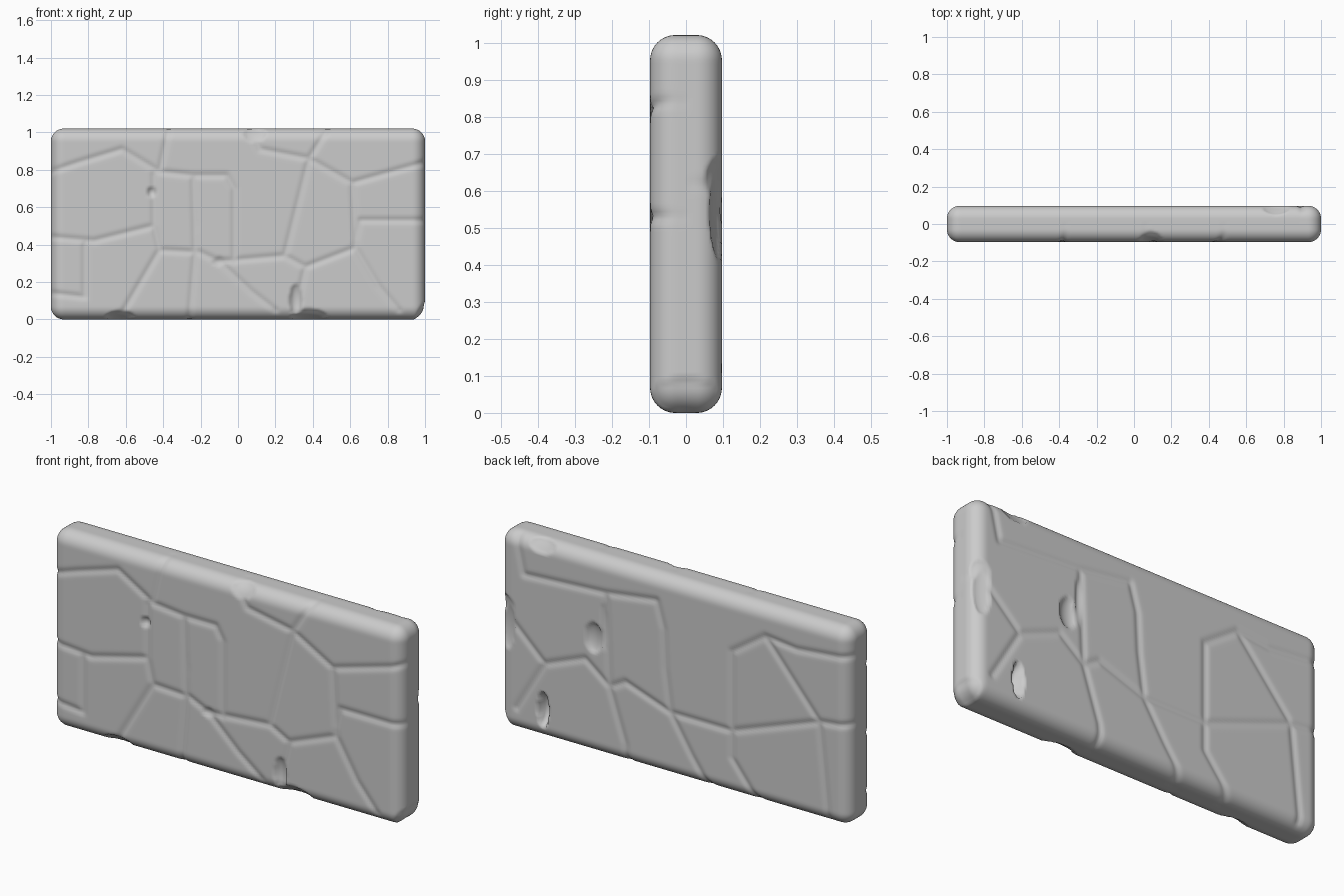
import bpy, bmesh, math
from mathutils import Vector, Matrix

HALF = Vector((1.0, 0.097, 0.51))   # half size of the slab
R = 0.068                           # edge rounding
MID = Vector((0, 0, 0.51))

# crack paths as (x, z) points on the front and back faces
FRONT = [
    [(-1, .79), (-.85, .84), (-.62, .91), (-.42, .79), (-.37, 1.02)],
    [(-.42, .79), (-.24, .77), (-.06, .77), (-.02, .7), (-.02, .31)],
    [(-.24, .77), (-.23, .37), (-.1, .31), (.25, .34), (.36, .28), (.62, .38), (.65, .53), (1, .53)],
    [(-.45, .78), (-.45, .5), (-.77, .42), (-1, .44)],
    [(-.45, .5), (-.42, .37), (-.62, .03)],
    [(-.42, .37), (-.23, .36), (-.26, 0)],
    [(-.1, .31), (.07, .15), (.2, .05)],
    [(.25, .34), (.38, .86), (.48, 1.02)],
    [(.06, 1.02), (.12, .91), (.38, .86), (.61, .73), (1, .84)],
    [(.61, .73), (.63, .38), (.75, .18), (.86, .05)],
    [(.36, .28), (.31, .05)],
    [(-1, .14), (-.82, .12), (-.82, .42)],
]
BACK = [
    [(1, .62), (.92, .56), (.74, .39), (.51, .48), (.37, .37), (.28, .42), (.02, .33),
     (-.33, .33), (-.83, .51), (-1, .53)],
    [(.74, .39), (.9, .12)],
    [(.9, 1), (.86, .82), (.39, .85), (.1, .89), (.06, .75), (.05, .55), (.02, .33)],
    [(.39, .85), (.37, .37), (.28, .1), (.27, 0)],
    [(.02, .33), (-.1, .14), (-.2, 0)],
    [(-.33, .33), (-.33, .19), (-.48, 0)],
    [(-.33, .33), (-.33, .74), (-.52, .87), (-.83, .51), (-.88, .03)],
    [(-.52, .87), (-.7, .85), (-1, .88)],
]
# chips: centre, radii, depth
CHIPS = [
    ((-.46, -.097, .68), (.025, .04, .03), .02),
    ((-.23, -.097, .5), (.02, .04, .13), .006),
    ((-.1, -.097, .31), (.04, .04, .025), .014),
    ((.31, -.097, .1), (.035, .06, .09), .025),
    ((.38, -.08, .01), (.1, .06, .05), .016),
    ((-.63, -.08, .01), (.08, .05, .04), .014),
    ((.09, -.08, .99), (.06, .05, .05), .014),
    ((.75, .097, .15), (.03, .05, .09), .055),
    ((.96, .097, .54), (.05, .04, .13), .022),
    ((.96, .08, .63), (.05, .04, .06), .014),
    ((.46, .097, .6), (.05, .05, .08), .022),
    ((.4, .097, .68), (.02, .05, .13), .014),
    ((.76, .08, .99), (.07, .04, .04), .014),
    ((.97, 0, .05), (.05, .09, .06), .012),
]


def segments(paths):
    return [(a[0], a[1], b[0] - a[0], b[1] - a[1]) for p in paths for a, b in zip(p, p[1:])]


def crack_depth(x, z, segs):
    best = 1.0
    for ax, az, dx, dz in segs:
        px, pz = x - ax, z - az
        t = min(1, max(0, (px * dx + pz * dz) / (dx * dx + dz * dz)))
        best = min(best, (px - t * dx) ** 2 + (pz - t * dz) ** 2)
    return 0.0075 * math.exp(-best / 0.015 ** 2)


# dense box from six grids
bm = bmesh.new()
cells = (180, 18, 92)
for axis in range(3):
    u, v = [i for i in range(3) if i != axis]
    for side in (-1, 1):
        m = Matrix.Identity(4)
        for i in range(3):
            m[i][0] = HALF[u] if i == u else 0
            m[i][1] = HALF[v] if i == v else 0
            m[i][2] = 0
            m[i][3] = side * HALF[axis] if i == axis else 0
        bmesh.ops.create_grid(bm, x_segments=cells[u], y_segments=cells[v], size=1, matrix=m)
bmesh.ops.remove_doubles(bm, verts=bm.verts, dist=1e-4)

# round the edges, then press in the cracks and chips
segs = {-1: segments(FRONT), 1: segments(BACK)}
for vert in bm.verts:
    p = vert.co
    core = Vector([min(h - R, max(R - h, c)) for c, h in zip(p, HALF)])
    n = (p - core).normalized()
    q = core + n * R + MID
    depth = crack_depth(q.x, q.z, segs[1 if q.y > 0 else -1]) * min(1, abs(n.y) + 0.15)
    for c, r, d in CHIPS:
        e = sum(((q[i] - c[i]) / r[i]) ** 2 for i in range(3))
        if e < 1:
            depth = max(depth, d * (1 - e) ** 0.6)
    vert.co = q - n * depth
bmesh.ops.recalc_face_normals(bm, faces=bm.faces)

mesh = bpy.data.meshes.new("cracked_stone_slab")
bm.to_mesh(mesh)
bm.free()
mesh.shade_smooth()
slab = bpy.data.objects.new("cracked_stone_slab", mesh)
bpy.context.collection.objects.link(slab)
